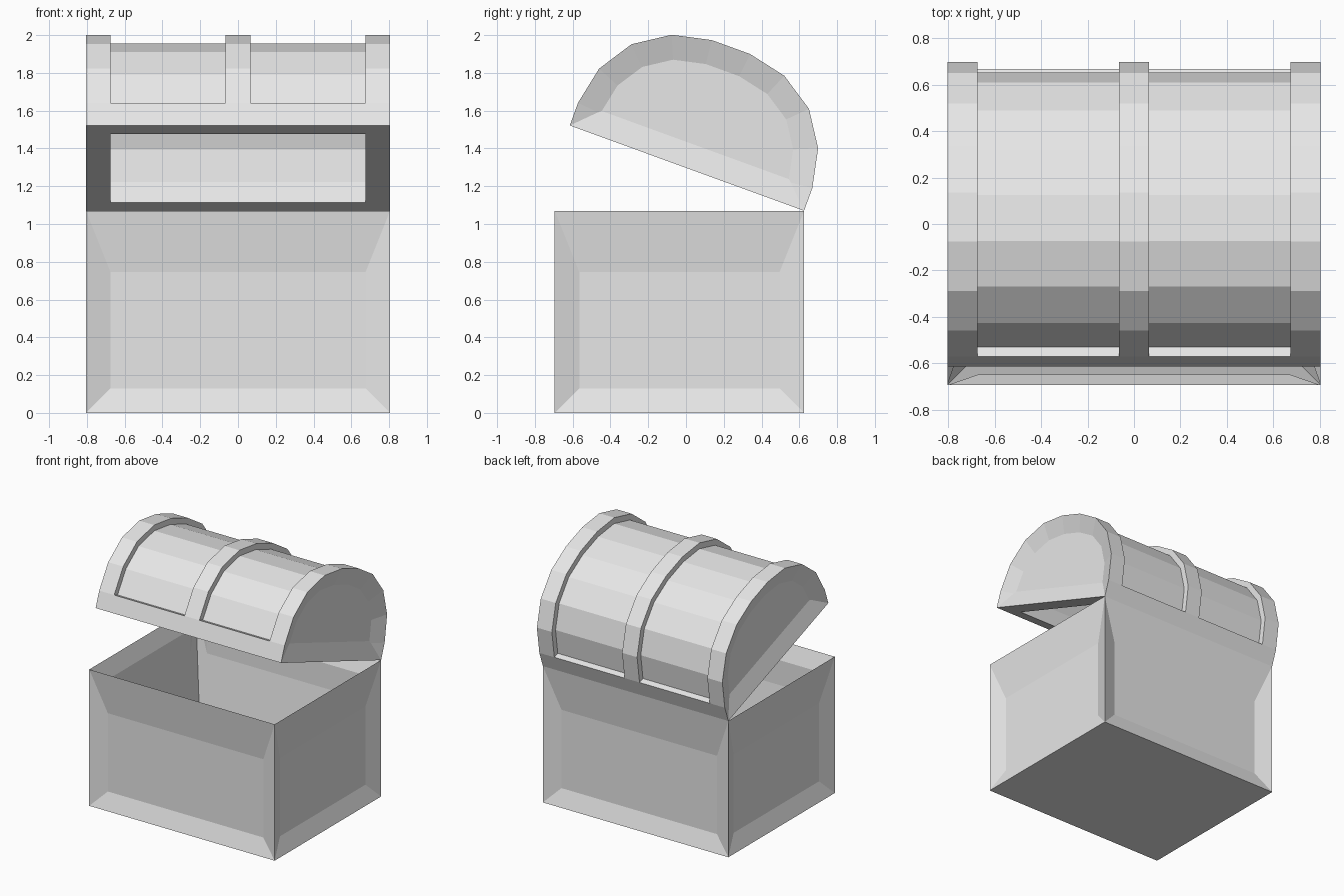
import bpy
import bmesh
import math
from mathutils import Matrix, Vector

cube = bpy.data.objects.get("Cube")
if cube:
    bpy.data.objects.remove(cube, do_unlink=True)

# Shared sizes
HALF_W, DEPTH, BASE_H = 0.805, 1.32, 1.07
FRONT, BACK = -0.695, 0.625
FRAME, RECESS = 0.13, 0.045
OPEN_ANGLE = math.radians(20)

grey = bpy.data.materials.new("plain_grey")
grey.use_nodes = True
grey.diffuse_color = (0.8, 0.8, 0.8, 1)
grey.node_tree.nodes["Principled BSDF"].inputs["Base Color"].default_value = (0.8, 0.8, 0.8, 1)


def finish(bm, name):
    mesh = bpy.data.meshes.new(name)
    bm.to_mesh(mesh)
    bm.free()
    mesh.materials.append(grey)
    obj = bpy.data.objects.new(name, mesh)
    bpy.context.collection.objects.link(obj)
    return obj


def prism(bm, section, x0, x1):
    """Closed prism along x from a (y, z) section."""
    rings = [[bm.verts.new((x, y, z)) for y, z in section] for x in (x0, x1)]
    faces = [bm.faces.new(rings[0]), bm.faces.new(rings[1][::-1])]
    n = len(section)
    for i in range(n):
        j = (i + 1) % n
        faces.append(bm.faces.new((rings[0][i], rings[1][i], rings[1][j], rings[0][j])))
    bmesh.ops.recalc_face_normals(bm, faces=faces)
    return faces


def offset(path, dist):
    """Move an arch path inward by an even distance."""
    pts = [Vector(p) for p in path]
    normals = []
    for a, b in zip(pts, pts[1:]):
        d = (b - a).normalized()
        normals.append(Vector((-d.y, d.x)))
    out = []
    for i, p in enumerate(pts):
        n1 = normals[max(i - 1, 0)]
        n2 = normals[min(i, len(normals) - 1)]
        n = (n1 + n2).normalized()
        out.append(tuple(p + n * dist / n.dot(n1)))
    return out


# Base: hollow box with a sunk panel on each of its four sides
bm = bmesh.new()
box = [(FRONT, 0), (BACK, 0), (BACK, BASE_H), (FRONT, BASE_H)]
prism(bm, box, -HALF_W, HALF_W)
bm.normal_update()
sides = [f for f in bm.faces if abs(f.normal.z) < 0.5]
top = [f for f in bm.faces if f.normal.z > 0.5]
bmesh.ops.inset_individual(bm, faces=sides, thickness=FRAME, depth=-RECESS, use_even_offset=True)
bmesh.ops.inset_individual(bm, faces=top, thickness=FRAME, depth=FRAME - BASE_H, use_even_offset=True)
finish(bm, "chest_base")

# Lid arch, running from the back rim over the top to the front rim
half = [(0.66, 0), (0.66, 0.128), (0.617, 0.336), (0.5, 0.516), (0.317, 0.636), (0.108, 0.682)]
arch = half + [(-y, z) for y, z in reversed(half)]
arch = [(y - DEPTH / 2, z) for y, z in arch]
inner = offset(arch, FRAME)
sunk = offset(arch, RECESS)[1:-1]
outside = offset(arch, -0.15)[1:-1]
ledge = half[1][1]
for path in (sunk, outside):
    for i in (0, -1):
        path[i] = (path[i][0], ledge)

# Lid: solid arch with sunk end panels
bm = bmesh.new()
prism(bm, arch, -HALF_W, HALF_W)
bm.normal_update()
ends = [f for f in bm.faces if abs(f.normal.x) > 0.5]
bmesh.ops.inset_individual(bm, faces=ends, thickness=FRAME, depth=-RECESS, use_even_offset=True)
lid = finish(bm, "chest_lid")

# Lid cutters: the hollow underneath, and the two sunk fields between the bands
inside_x, band_x = HALF_W - FRAME, 0.065
bm = bmesh.new()
prism(bm, [(inner[0][0], -0.1)] + inner + [(inner[-1][0], -0.1)], -inside_x, inside_x)
hollow = finish(bm, "lid_hollow_cutter")
bm = bmesh.new()
for x0, x1 in ((-inside_x, -band_x), (band_x, inside_x)):
    prism(bm, sunk + outside[::-1], x0, x1)
fields = finish(bm, "lid_field_cutter")

bpy.context.view_layer.objects.active = lid
for cutter in (hollow, fields):
    cutter.hide_render = True
    mod = lid.modifiers.new(cutter.name, "BOOLEAN")
    mod.operation = "DIFFERENCE"
    mod.solver = "EXACT"
    mod.object = cutter
    bpy.ops.object.modifier_apply(modifier=mod.name)
    bpy.data.objects.remove(cutter, do_unlink=True)

# Swing the lid open about its back hinge
lid.data.transform(Matrix.Translation((0, BACK, BASE_H)) @ Matrix.Rotation(-OPEN_ANGLE, 4, "X"))
